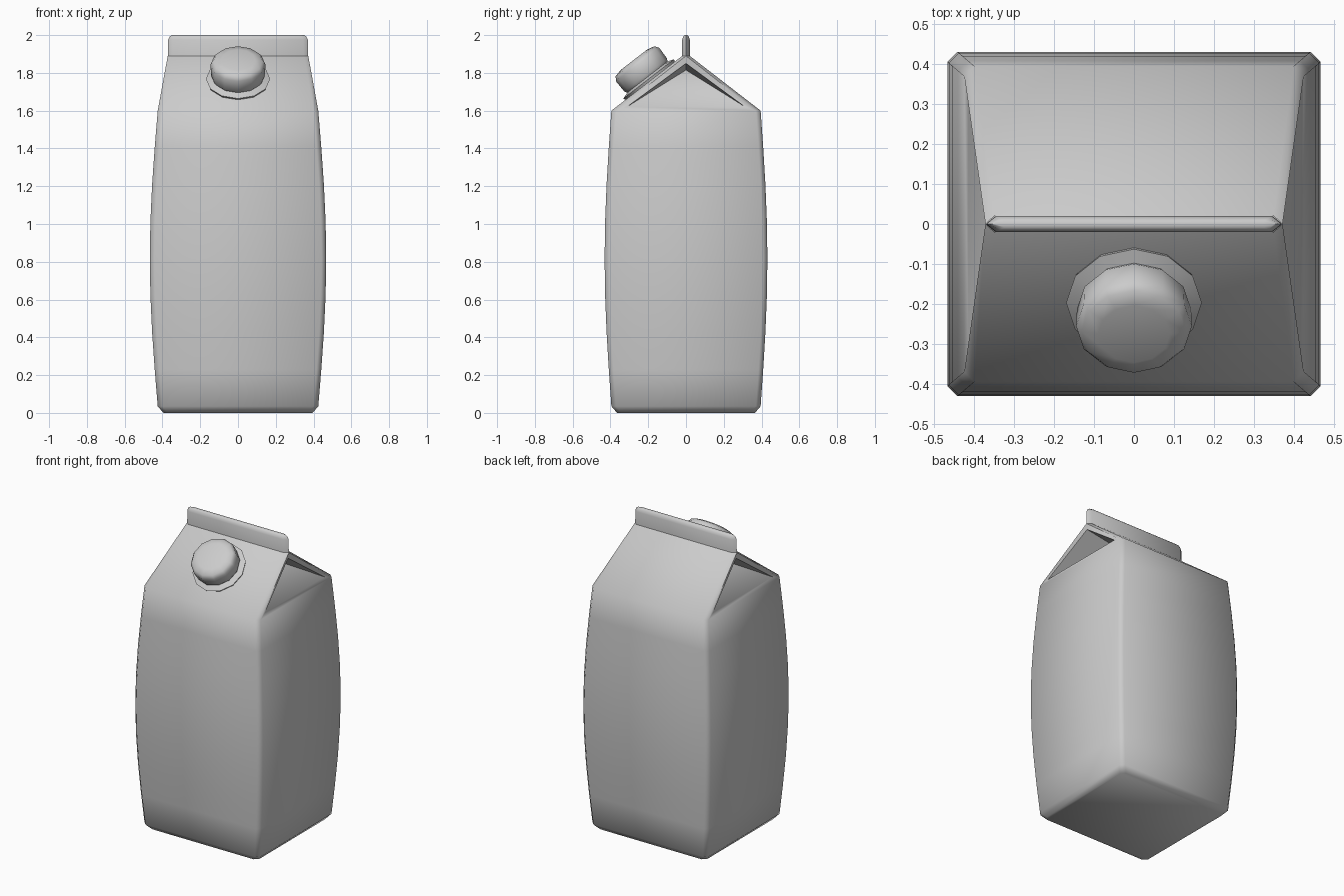
import bpy, bmesh, math
from mathutils import Matrix

old = bpy.data.objects.get("Cube")
if old:
    bpy.data.objects.remove(old)

GREY = (0.6, 0.6, 0.6, 1)
card = bpy.data.materials.new("plain grey")
card.use_nodes = True
card.diffuse_color = GREY
card.node_tree.nodes["Principled BSDF"].inputs["Base Color"].default_value = GREY


def finish(bm, name, angle):
    """Turn a bmesh into a smooth shaded object."""
    bmesh.ops.remove_doubles(bm, verts=bm.verts, dist=0.0001)
    bmesh.ops.recalc_face_normals(bm, faces=bm.faces)
    mesh = bpy.data.meshes.new(name)
    bm.to_mesh(mesh)
    bm.free()
    mesh.materials.append(card)
    obj = bpy.data.objects.new(name, mesh)
    bpy.context.collection.objects.link(obj)
    bpy.ops.object.select_all(action='DESELECT')
    obj.select_set(True)
    bpy.context.view_layer.objects.active = obj
    bpy.ops.object.shade_smooth_by_angle(angle=math.radians(angle))
    return obj


def bridge(bm, rings):
    """Join successive closed rings of equal length with quads."""
    for low, high in zip(rings, rings[1:]):
        n = len(low)
        for i in range(n):
            bm.faces.new((low[i], low[(i + 1) % n], high[(i + 1) % n], high[i]))


def chamfered_ring(bm, x, y, z, c):
    """Rectangle with cut corners."""
    pts = []
    for sx, sy in ((1, 1), (-1, 1), (-1, -1), (1, -1)):
        pair = [(sx * x, sy * (y - c)), (sx * (x - c), sy * y)]
        pts += pair if sx * sy > 0 else pair[::-1]
    return [bm.verts.new((px, py, z)) for px, py in pts]


# Carton body: bulging walls and a bevelled foot
bm = bmesh.new()
CUT, FOOT, EAVE, RIDGE = 0.025, 0.035, 1.6, 1.89
rings = [chamfered_ring(bm, 0.395, 0.365, 0, CUT)]
STEPS = 8
for i in range(STEPS + 1):
    t = i / STEPS
    bulge = math.sin(math.pi * t)
    rings.append(chamfered_ring(bm, 0.425 + 0.042 * bulge, 0.395 + 0.036 * bulge,
                                FOOT + (EAVE - FOOT) * t, CUT))
bridge(bm, rings)
bm.faces.new(rings[0][::-1])

# Gable roof: two sloping panels with folded gussets at both ends
def face(*pts):
    bm.faces.new([bm.verts.new(p) for p in pts])

X, Y = 0.425, 0.395
for sy in (1, -1):
    face((-X + CUT, sy * Y, EAVE), (X - CUT, sy * Y, EAVE),
         (0.35, sy * 0.02, RIDGE), (-0.35, sy * 0.02, RIDGE))
for sx in (1, -1):
    tuck = (sx * 0.16, 0, 1.815)
    tip = (sx * 0.372, 0, RIDGE)
    under = (sx * 0.367, 0, 1.85)
    outer = {s: (sx * X, s * (Y - CUT), EAVE) for s in (1, -1)}
    inner = {s: (sx * 0.415, s * 0.31, 1.622) for s in (1, -1)}
    for sy in (1, -1):
        face((sx * (X - CUT), sy * Y, EAVE), outer[sy], tip,
             (sx * 0.35, sy * 0.02, RIDGE))
        face(outer[sy], inner[sy], under, tip)
        face(inner[sy], tuck, under)
    face(outer[1], outer[-1], inner[-1], inner[1])
    face(inner[1], inner[-1], tuck)
finish(bm, "carton_body", 56)

# Sealed fin along the ridge, pointed at both ends
bm = bmesh.new()
fin = []
for z, end, half in ((RIDGE - 0.01, 0.372, 0.02), (1.975, 0.37, 0.02),
                     (1.993, 0.362, 0.015), (2.0, 0.35, 0.008)):
    outline = ((end, 0), (end - 0.025, half), (0.025 - end, half),
               (-end, 0), (0.025 - end, -half), (end - 0.025, -half))
    fin.append([bm.verts.new((x, y, z)) for x, y in outline])
bridge(bm, fin)
bm.faces.new(fin[0][::-1])
bm.faces.new(fin[-1])
finish(bm, "top_fin", 60)

# Screw cap with a thin flange, square to the front roof panel
bm = bmesh.new()
SIDES = 12
cap = []
for r, h in ((0.16, -0.02), (0.17, 0.004), (0.135, 0.016), (0.143, 0.03),
             (0.145, 0.1), (0.13, 0.122), (0.09, 0.132)):
    cap.append([bm.verts.new((r * math.cos(math.tau * i / SIDES),
                              r * math.sin(math.tau * i / SIDES), h))
                for i in range(SIDES)])
bridge(bm, cap)
bm.faces.new(cap[0][::-1])
bm.faces.new(cap[-1])
slope = math.atan2(RIDGE - EAVE, Y - 0.02)
bmesh.ops.transform(bm, verts=bm.verts,
                    matrix=Matrix.Translation((0, -0.195, 1.765)) @ Matrix.Rotation(slope, 4, 'X'))
finish(bm, "screw_cap", 60)
